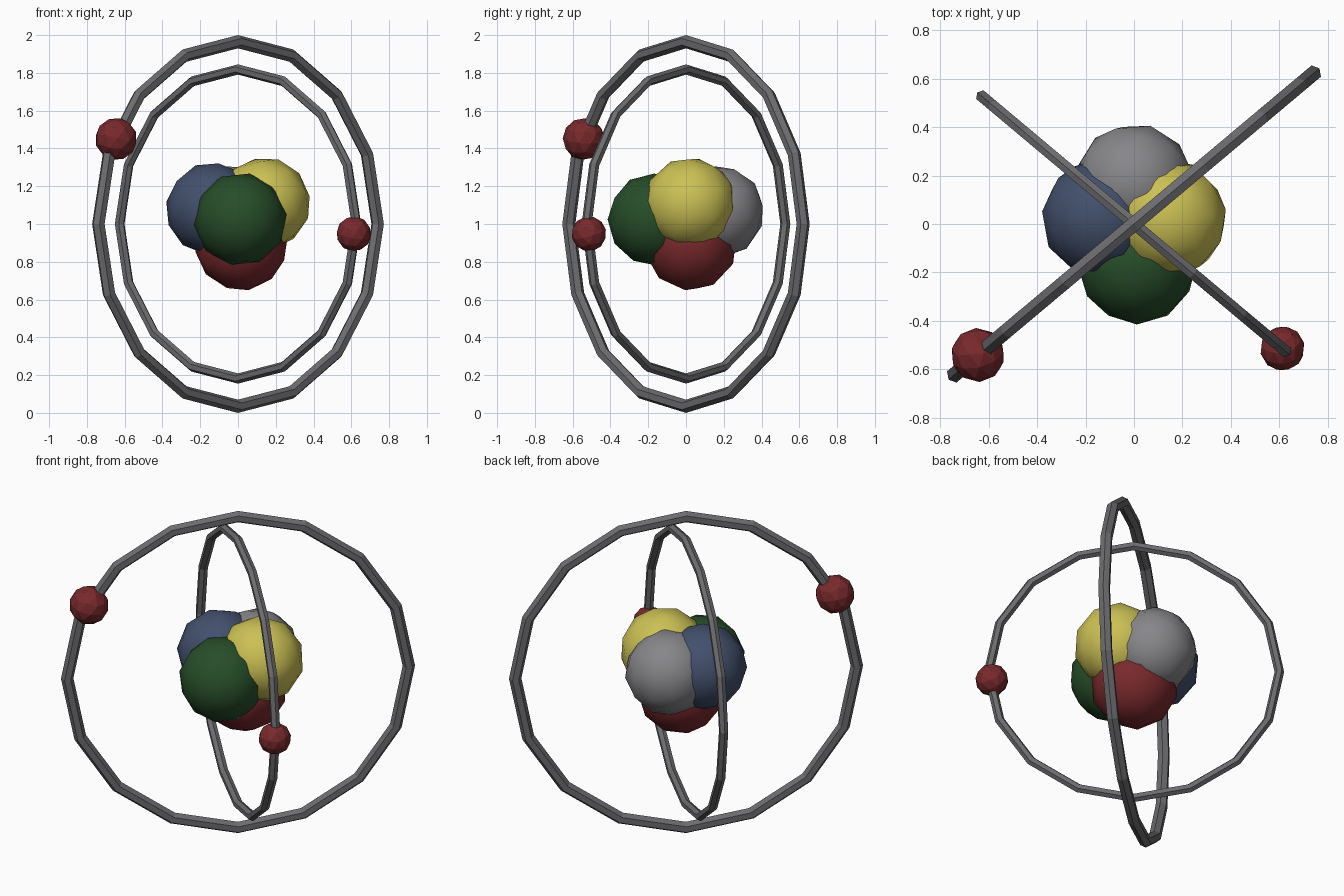
import bpy, math
from mathutils import Vector

if "Cube" in bpy.data.objects:
    bpy.data.objects.remove(bpy.data.objects["Cube"])


def material(name, rgb):
    m = bpy.data.materials.new(name)
    m.diffuse_color = (*rgb, 1)
    m.use_nodes = True
    m.node_tree.nodes["Principled BSDF"].inputs["Base Color"].default_value = m.diffuse_color
    return m


GREY = material("grey", (0.24, 0.24, 0.255))
RED = material("red", (0.19, 0.022, 0.025))
DARK_RED = RED
GREEN = material("dark green", (0.02, 0.075, 0.022))
BLUE = material("slate blue", (0.055, 0.08, 0.15))
YELLOW = material("yellow", (0.6, 0.53, 0.09))
RING_GREY = material("ring grey", (0.15, 0.15, 0.16))


def finish(name, mat):
    o = bpy.context.object
    o.name = name
    o.data.materials.append(mat)
    return o


def ball(name, loc, r, mat, rot=(0, 0, 0), smooth=False):
    bpy.ops.mesh.primitive_ico_sphere_add(subdivisions=2, radius=r, location=loc, rotation=rot)
    finish(name, mat)
    if smooth:
        bpy.ops.object.shade_smooth_by_angle(angle=math.radians(30))


def orbit(name, major, minor, turn):
    # upright ring whose plane contains z and the heading "turn"
    bpy.ops.mesh.primitive_torus_add(major_segments=16, minor_segments=6, major_radius=major,
                                     minor_radius=minor, location=(0, 0, 1),
                                     rotation=(math.pi / 2, 0, math.radians(turn)))
    finish(name, RING_GREY)


# orbit rings
orbit("outer_orbit", 0.965, 0.035, 40)
orbit("inner_orbit", 0.818, 0.027, -40)

# small balls riding on the rings
ball("outer_electron", (-0.645, -0.541, 1.45), 0.112, RED, (0.1, 0.2, 0.7))
ball("inner_electron", (0.613, -0.514, 0.948), 0.093, RED, (0.1, 0.3, -0.7))

# nucleus cluster
R = 0.247
for name, loc, mat, rot in (
    ("nucleus_front", (0.012, -0.168, 1.025), GREEN, (math.pi / 2, 0.2, 0)),
    ("nucleus_back", (0.0, 0.17, 1.065), GREY, (0.3, 0.2, 0.4)),
    ("nucleus_left", (-0.137, 0.025, 1.08), BLUE, (0.2, 0.1, 0.2)),
    ("nucleus_right", (0.138, 0.022, 1.107), YELLOW, (0.1, 0.3, 0.2)),
    ("nucleus_bottom", (0.018, 0.025, 0.892), RED, (0.2, 0.3, 0.1)),
):
    ball(name, loc, R, mat, rot, True)
